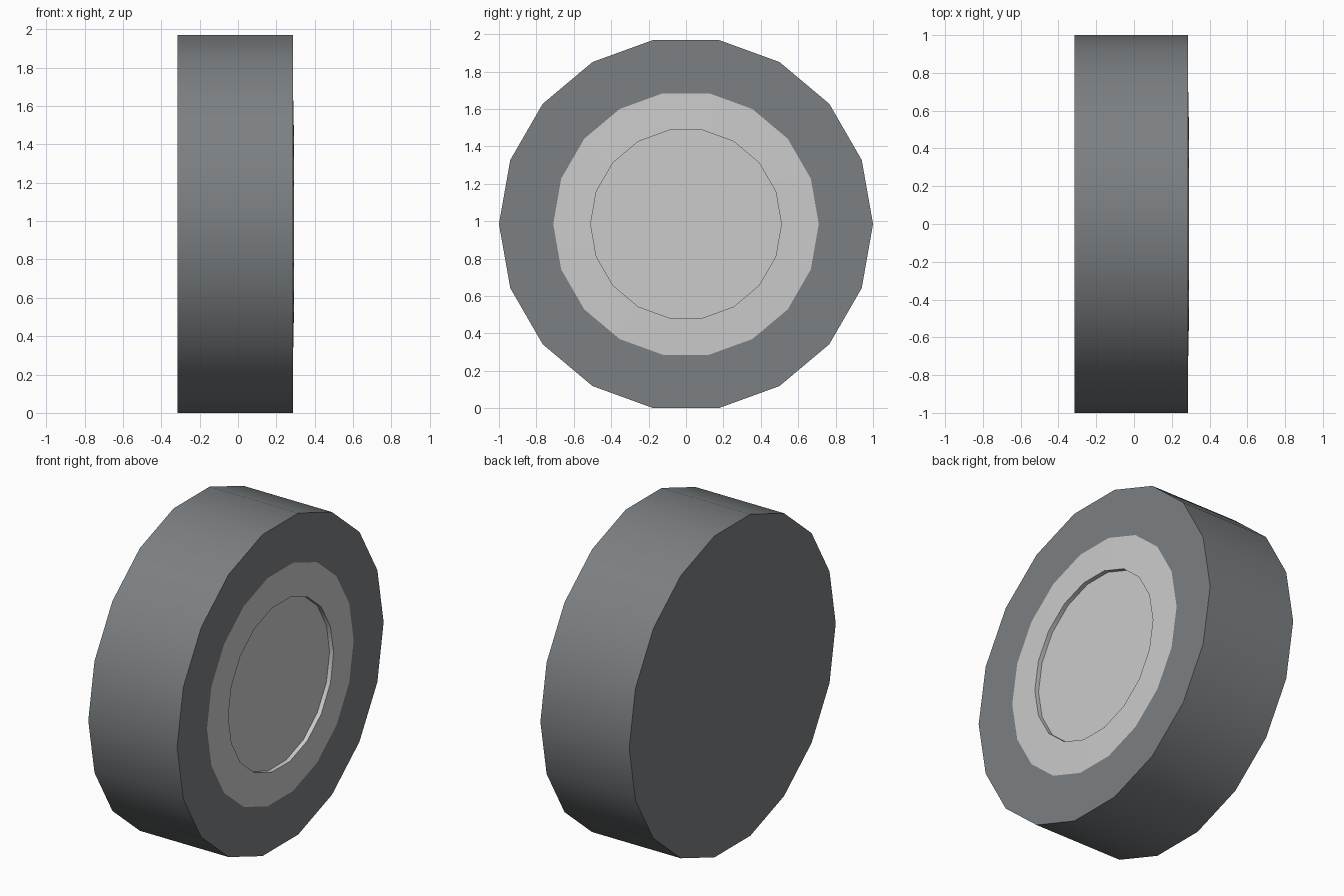
import bpy, bmesh, math

if "Cube" in bpy.data.objects:
    bpy.data.objects.remove(bpy.data.objects["Cube"])

SIDES = 18
CENTRE_Z = math.cos(math.pi / SIDES)


def lathe(name, profile, color=None):
    """Spin (x, radius) points around the wheel axle; radius 0 closes a cap."""
    bm = bmesh.new()
    rings = []
    for x, r in profile:
        rings.append([bm.verts.new((x, r * math.cos(a), CENTRE_Z + r * math.sin(a)))
                      for a in (2 * math.pi * i / SIDES for i in range(SIDES))])
    for a, b in zip(rings, rings[1:]):
        for i in range(SIDES):
            j = (i + 1) % SIDES
            bm.faces.new((a[i], a[j], b[j], b[i]))
    return finish(name, bm, rings, color)


def finish(name, bm, rings, color):
    # Tyre closes at its first ring (back), the hub at its last ring (recess floor)
    if name == "tyre":
        bm.faces.new(list(reversed(rings[0])))
    else:
        bm.faces.new(rings[-1])
    me = bpy.data.meshes.new(name)
    bm.to_mesh(me)
    bm.free()
    ob = bpy.data.objects.new(name, me)
    bpy.context.collection.objects.link(ob)
    if color:
        mat = bpy.data.materials.new(name + "_rubber")
        mat.diffuse_color = color
        mat.use_nodes = True
        mat.node_tree.nodes["Principled BSDF"].inputs["Base Color"].default_value = mat.diffuse_color
        me.materials.append(mat)
    bpy.ops.object.select_all(action='DESELECT')
    ob.select_set(True)
    bpy.context.view_layer.objects.active = ob
    bpy.ops.object.shade_smooth_by_angle(angle=math.radians(30))
    return ob


# Tyre: flat back, tread and front sidewall
lathe("tyre", [(-0.315, 1.0), (0.287, 1.0), (0.287, 0.71)], (0.20, 0.215, 0.225, 1))

# Hub: slightly raised rim stepping down to a shallow recessed disc
lathe("hub", [(0.287, 0.71), (0.291, 0.51), (0.264, 0.51)])
